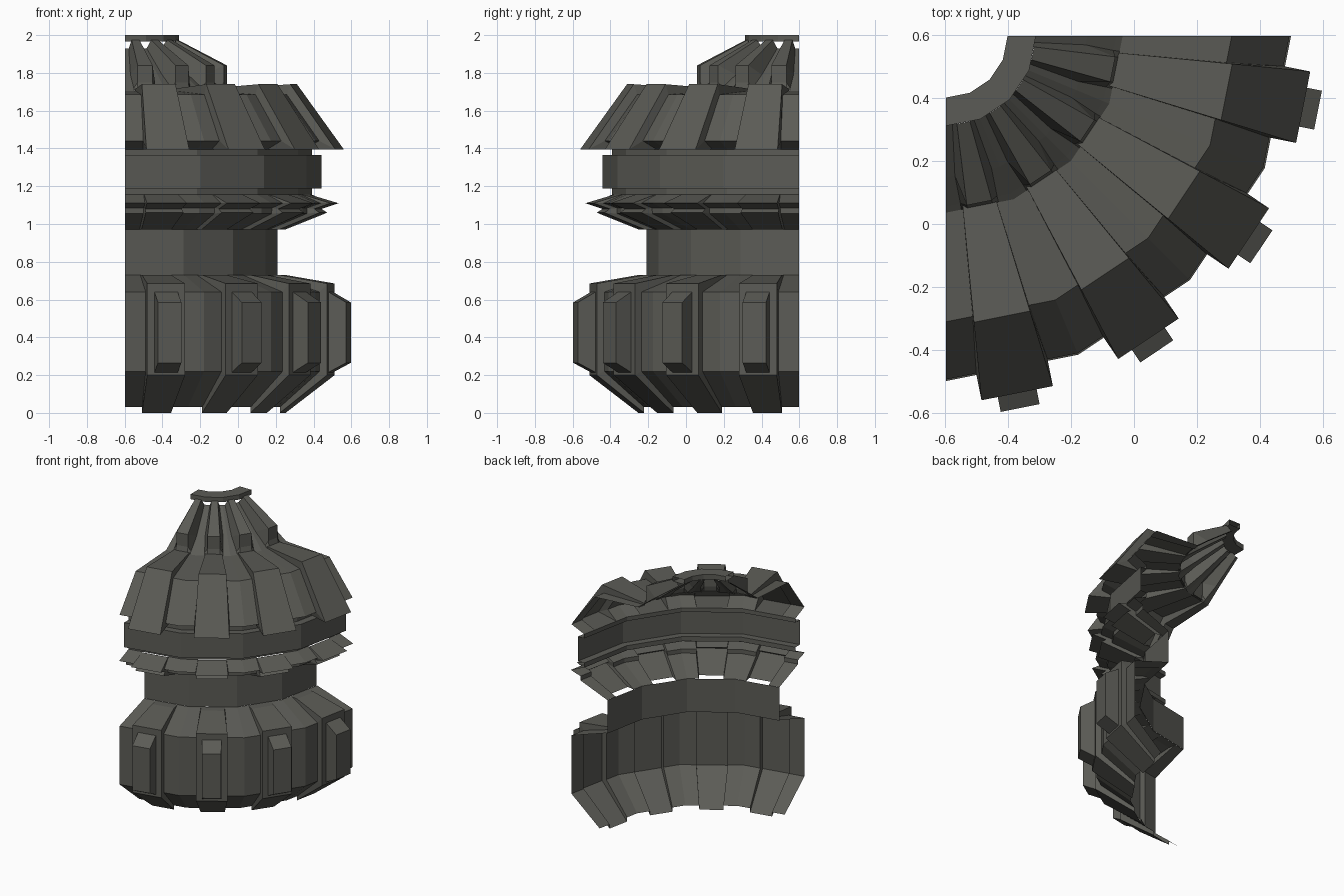
import bpy, bmesh, math

if "Cube" in bpy.data.objects:
    bpy.data.objects.remove(bpy.data.objects["Cube"])

# Quarter of a 16-sided ribbed tower, built as open sheets round a corner axis
AX, AY = -0.597, 0.597
STEP = math.radians(22.5)
TAN = math.tan(STEP / 2)
COS = math.cos(STEP / 2)

stone = bpy.data.materials.new("dark olive grey")
stone.diffuse_color = (0.105, 0.105, 0.092, 1)
stone.use_nodes = True
stone.node_tree.nodes["Principled BSDF"].inputs["Base Color"].default_value = stone.diffuse_color


def place(sector, out, side, z):
    """Point in a sector: distance out along the face centre, sideways, height."""
    t = STEP * (sector + 0.5)
    return (AX + out * math.cos(t) - side * math.sin(t),
            AY - out * math.sin(t) - side * math.cos(t), z)


def finish(bm, name):
    bmesh.ops.remove_doubles(bm, verts=bm.verts, dist=0.0005)
    bmesh.ops.dissolve_degenerate(bm, edges=bm.edges, dist=0.0005)
    me = bpy.data.meshes.new(name)
    bm.to_mesh(me)
    bm.free()
    me.materials.append(stone)
    ob = bpy.data.objects.new(name, me)
    bpy.context.collection.objects.link(ob)


def skin(bm, rows):
    """Quads between rows of points, rows run bottom to top."""
    vs = [[bm.verts.new(p) for p in r] for r in rows]
    for lo, hi in zip(vs, vs[1:]):
        for j in range(len(lo) - 1):
            bm.faces.new((lo[j], hi[j], hi[j + 1], lo[j + 1]))
    return vs


def ribbed(name, rows, k=0.1, kb=None):
    """rows: (gap distance, gap z, rib distance, rib z); k: rib half width ratio."""
    kb = kb or k
    bm = bmesh.new()
    for s in range(4):
        pts = []
        for ga, gz, ra, rz in rows:
            h, b, e = ra * k, ra * kb, ga * TAN
            pts.append([place(s, ga, -e, gz), place(s, ga, -b, gz),
                        place(s, ra, -h, rz), place(s, ra, h, rz),
                        place(s, ga, b, gz), place(s, ga, e, gz)])
        skin(bm, pts)
    finish(bm, name)


def ring(name, prof):
    """Plain faceted ring from a (corner radius, z) profile."""
    bm = bmesh.new()
    for s in range(4):
        skin(bm, [[place(s, r * COS, -r * COS * TAN, z),
                   place(s, r * COS, r * COS * TAN, z)] for r, z in prof])
    finish(bm, name)


# Lower drum with broad ribs
ribbed("lower_drum", [(0.85, 0.03, 0.85, 0.0), (1.07, 0.22, 1.11, 0.2),
                      (1.07, 0.64, 1.11, 0.685), (0.80, 0.73, 0.85, 0.73),
                      (0.79, 0.73, 0.79, 0.73)], 0.092)

# Raised blocks on the drum ribs
bm = bmesh.new()
for s in range(4):
    prof = [(1.11, 0.215), (1.205, 0.265), (1.205, 0.585), (1.11, 0.64)]
    vs = skin(bm, [[place(s, a, -0.063, z), place(s, a, 0.063, z)] for a, z in prof])
    bm.faces.new([v[0] for v in reversed(vs)])
    bm.faces.new([v[1] for v in vs])
finish(bm, "drum_blocks")

# Narrow neck
ring("neck", [(0.805, 0.73), (0.805, 0.97)])

# Flared collar with pointed rim
ribbed("collar", [(0.79, 0.97, 0.845, 0.97), (1.0, 1.055, 1.07, 1.06),
                  (1.0, 1.085, 1.04, 1.08), (1.075, 1.11, 1.13, 1.11),
                  (0.97, 1.155, 0.98, 1.155)], 0.095)

# Upper band with grooves above and below
ring("upper_band", [(0.99, 1.155), (0.99, 1.188), (1.04, 1.188), (1.04, 1.365),
                    (0.99, 1.365), (0.99, 1.395)])

# Sloping skirt and flat roof
ribbed("roof_skirt", [(0.97, 1.395, 0.97, 1.395), (1.07, 1.44, 1.157, 1.395),
                      (0.89, 1.685, 0.909, 1.74), (0.54, 1.705, 0.54, 1.715)], 0.1)

# Finned cone
ribbed("finned_cone", [(0.55, 1.705, 0.55, 1.71), (0.53, 1.72, 0.54, 1.75),
                       (0.44, 1.79, 0.54, 1.84), (0.25, 1.93, 0.28, 1.975)],
       0.075, 0.11)

# Cap ring
ring("cap_ring", [(0.285, 1.965), (0.285, 2.0), (0.195, 2.0), (0.195, 1.965),
                  (0.285, 1.965)])
